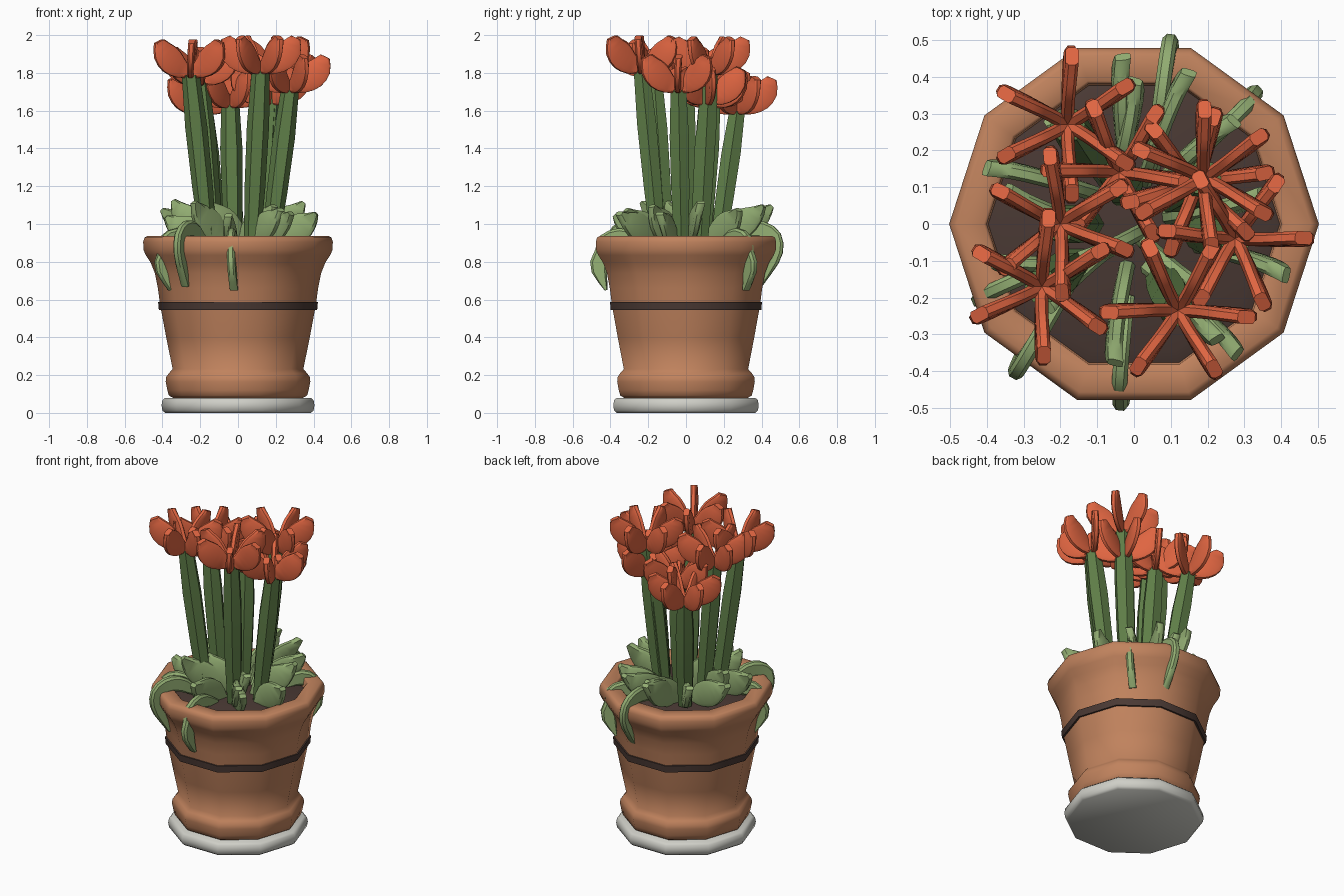
import bpy, bmesh, math
from mathutils import Vector

if "Cube" in bpy.data.objects:
    bpy.data.objects.remove(bpy.data.objects["Cube"])

SIDES = 10


def mat(name, rgb):
    m = bpy.data.materials.new(name)
    m.diffuse_color = (*rgb, 1)
    m.use_nodes = True
    m.node_tree.nodes["Principled BSDF"].inputs["Base Color"].default_value = m.diffuse_color
    return m


TERRACOTTA = mat("terracotta", (0.53, 0.225, 0.11))
DARK = mat("dark_brown", (0.068, 0.041, 0.034))
STONE = mat("pale_stone", (0.62, 0.62, 0.57))
PETAL = mat("petal_orange_red", (0.74, 0.13, 0.053))
STEM = mat("stem_green", (0.115, 0.21, 0.065))
LEAF = mat("leaf_green", (0.29, 0.42, 0.17))


def finish(name, bm, material, angle):
    bmesh.ops.recalc_face_normals(bm, faces=bm.faces)
    me = bpy.data.meshes.new(name)
    bm.to_mesh(me)
    bm.free()
    me.materials.append(material)
    ob = bpy.data.objects.new(name, me)
    bpy.context.collection.objects.link(ob)
    bpy.ops.object.select_all(action='DESELECT')
    ob.select_set(True)
    bpy.context.view_layer.objects.active = ob
    bpy.ops.object.shade_smooth_by_angle(angle=math.radians(angle))
    return ob


def skin(bm, rings):
    """Join rings of points with quads and cap both ends."""
    loops = [[bm.verts.new(p) for p in r] for r in rings]
    n = len(loops[0])
    for a, b in zip(loops, loops[1:]):
        for i in range(n):
            j = (i + 1) % n
            bm.faces.new((a[i], a[j], b[j], b[i]))
    bm.faces.new(loops[0][::-1])
    bm.faces.new(loops[-1])


def circle(r, z, n=SIDES, cx=0, cy=0):
    return [Vector((cx + r * math.cos(2 * math.pi * i / n),
                    cy + r * math.sin(2 * math.pi * i / n), z)) for i in range(n)]


def lathe(name, profile, material, angle=60):
    bm = bmesh.new()
    skin(bm, [circle(r, z) for r, z in profile])
    return finish(name, bm, material, angle)


def sample(pts, count):
    """Smooth resampling of a list of tuples (Catmull-Rom)."""
    pts = [Vector(p) for p in pts]
    ext = [2 * pts[0] - pts[1]] + pts + [2 * pts[-1] - pts[-2]]
    out = []
    for k in range(count + 1):
        t = k / count * (len(pts) - 1)
        i = min(int(t), len(pts) - 2)
        f = t - i
        a, b, c, d = ext[i:i + 4]
        out.append(0.5 * (2 * b + (c - a) * f + (2 * a - 5 * b + 4 * c - d) * f * f
                          + (3 * b - a - 3 * c + d) * f ** 3))
    return out


def blade(bm, origin, azimuth, stations, thick, bend=0.0, count=8):
    """Thick upright blade; stations are (reach, height, width)."""
    ox, oy, oz = origin
    ca, sa = math.cos(azimuth), math.sin(azimuth)
    s = sample(stations, count)
    section = ((.5, .36), (.26, .5), (-.26, .5), (-.5, .36),
               (-.5, -.36), (-.26, -.5), (.26, -.5), (.5, -.36))
    rings = []
    for k, p in enumerate(s):
        q0, q1 = s[max(k - 1, 0)], s[min(k + 1, count)]
        tan = Vector((q1.x - q0.x, q1.y - q0.y)).normalized()
        side = bend * (k / count) ** 2
        ring = []
        for u, v in section:
            r = p.x - tan.y * v * p.z
            z = p.y + tan.x * v * p.z
            w = u * thick + side
            ring.append(Vector((ox + ca * r - sa * w, oy + sa * r + ca * w, oz + z)))
        rings.append(ring)
    skin(bm, rings)


# saucer, pot, band and soil
lathe("saucer", [(.385, 0), (.4, .012), (.405, .04), (.4, .068), (.385, .08)], STONE)
lathe("pot", [(.345, .08), (.366, .092), (.374, .12), (.383, .165), (.38, .19),
              (.366, .21), (.346, .232), (.38, .4), (.412, .57), (.424, .66), (.44, .74),
              (.462, .795), (.488, .835), (.5, .862), (.502, .905), (.495, .928),
              (.48, .936), (.408, .936), (.4, .928), (.395, .86)], TERRACOTTA)
lathe("pot_band", [(.405, .545), (.419, .545), (.423, .588), (.405, .588)], DARK, 50)
lathe("soil", [(.39, .84), (.397, .872), (.36, .885)], DARK, 30)

# flowers: head centre x, y, base height, rotation in degrees
FLOWERS = [(-.18, .27, 1.575, 30), (-.04, .14, 1.61, -5), (.19, .125, 1.785, 33),
           (-.20, .0, 1.73, 35), (-.25, -.17, 1.77, 28), (.12, -.235, 1.79, -2),
           (.275, -.04, 1.69, -3), (.17, .11, 1.625, 12)]
PETAL_SHAPE = [(.0, .02, .035), (.06, .05, .10), (.115, .09, .14),
               (.158, .14, .125), (.186, .197, .052)]
stems, petals = bmesh.new(), bmesh.new()
for i, (x, y, z, rot) in enumerate(FLOWERS):
    # straight six-sided stem that leans outward
    rings = []
    for r, t in ((.042, 0), (.055, .35), (.059, .7), (.048, 1)):
        f = .61 + .39 * t
        rings.append(circle(r, .86 + (z - .84) * t, 6, x * f, y * f))
    skin(stems, rings)
    for k in range(6):
        blade(petals, (x, y, z), math.radians(rot + 60 * k), PETAL_SHAPE, .036,
              bend=.012 * (-1) ** (i + k))
finish("flower_stems", stems, STEM, 30)
finish("flower_petals", petals, PETAL, 35)

# upright leaves: base x, y, tip x, y, tip height
UPRIGHT = [(-.10, .08, -.39, .18, 1.08), (-.13, .0, -.35, .06, 1.13),
           (-.06, -.06, -.25, -.2, 1.12), (-.12, -.1, -.38, -.13, 1.04),
           (-.02, -.12, -.08, -.37, 1.05), (.04, -.12, .3, -.33, 1.06),
           (.06, -.1, .2, -.33, 1.08), (.18, -.06, .42, -.11, 1.06),
           (.1, .02, .35, .05, 1.12), (-.02, .15, -.06, .45, 1.1),
           (-.05, .12, .03, .38, 1.09), (.08, .12, .25, .3, 1.08),
           (-.08, .12, -.2, .3, 1.07), (.02, -.02, -.16, -.13, 1.13),
           (.02, -.04, .17, -.2, 1.1), (.03, .12, .12, .42, 1.1)]
# hanging leaves: base x, y, tip x, y, and whether they clear the rim
HANGING = [(-.2, -.1, -.448, -.205, 0), (-.17, -.15, -.315, -.41, 1), (-.02, -.2, -.05, -.51, 0),
           (.05, .15, .09, .505, 1), (.16, .18, .355, .365, 0)]
leaves = bmesh.new()
for i, (x, y, tx, ty, tz) in enumerate(UPRIGHT):
    d, h = math.hypot(tx - x, ty - y), tz - .86
    shape = [(0, 0, .06), (.28 * d, .38 * h, .14), (.6 * d, .6 * h, .155),
             (.85 * d, .8 * h, .095), (d, .98 * h, .025)]
    blade(leaves, (x, y, .86), math.atan2(ty - y, tx - x), shape, .042,
          bend=.03 * (-1) ** i)
for i, (x, y, tx, ty, over) in enumerate(HANGING):
    d = math.hypot(tx - x, ty - y)
    if over:
        shape = [(0, 0, .04), (.4 * d, .08, .09), (.7 * d, .09, .09),
                 (.9 * d, .045, .08), (d - .05, -.05, .1), (d - .11, -.21, .015)]
    else:
        shape = [(0, 0, .04), (.4 * d, .05, .09), (.7 * d, .03, .09),
                 (d - .075, -.03, .09), (d - .05, -.11, .09), (d - .09, -.23, .015)]
    blade(leaves, (x, y, .88), math.atan2(ty - y, tx - x), shape, .042,
          bend=.02 * (-1) ** i, count=12)
finish("leaves", leaves, LEAF, 35)
